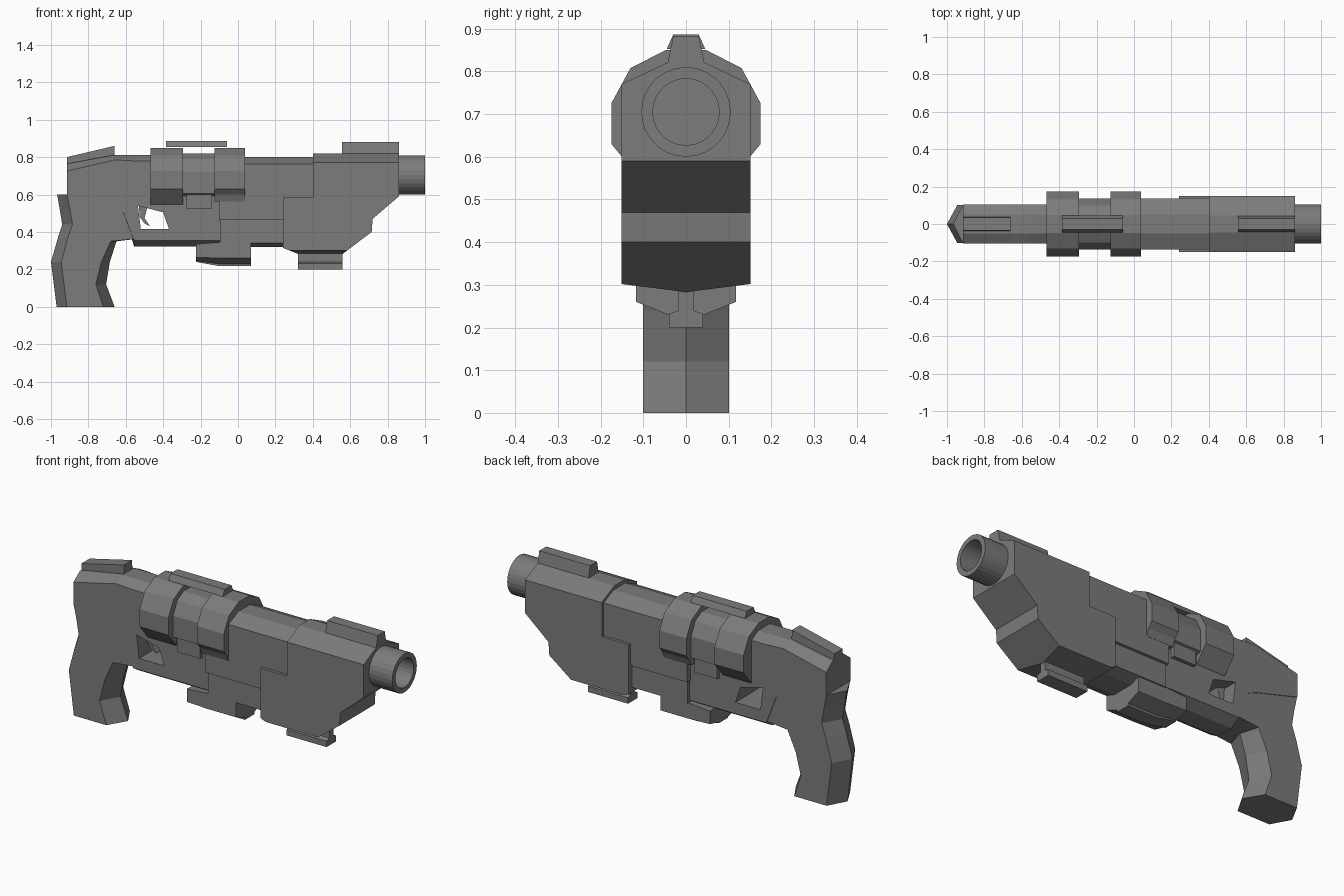
import bpy, bmesh, math

if "Cube" in bpy.data.objects:
    bpy.data.objects.remove(bpy.data.objects["Cube"])

# Dark gunmetal grey shared by every part
GREY = bpy.data.materials.new("dark_grey")
GREY.diffuse_color = (.2, .2, .2, 1)
GREY.use_nodes = True
GREY.node_tree.nodes["Principled BSDF"].inputs["Base Color"].default_value = GREY.diffuse_color


def make(name, bm):
    bmesh.ops.remove_doubles(bm, verts=bm.verts, dist=1e-5)
    bmesh.ops.recalc_face_normals(bm, faces=bm.faces)
    me = bpy.data.meshes.new(name)
    bm.to_mesh(me)
    bm.free()
    me.materials.append(GREY)
    ob = bpy.data.objects.new(name, me)
    bpy.context.collection.objects.link(ob)
    return ob


def skin(name, rings):
    """Close a solid through rings of equal point count."""
    bm = bmesh.new()
    rows = [[bm.verts.new(p) for p in r] for r in rings]
    n = len(rows[0])
    for a, b in zip(rows, rows[1:]):
        for i in range(n):
            j = (i + 1) % n
            bm.faces.new((a[i], a[j], b[j], b[i]))
    bm.faces.new(rows[0])
    bm.faces.new(rows[-1])
    return make(name, bm)


def loft_x(name, stations):
    """Stations are (x, right half section in y,z); mirrored across y."""
    return skin(name, [[(x, y, z) for y, z in h] + [(x, -y, z) for y, z in reversed(h)]
                       for x, h in stations])


def bar(name, x0, x1, half):
    return loft_x(name, [(x0, half), (x1, half)])


def plate(name, profile, half_y):
    """Extrude a side profile in x,z across y."""
    return skin(name, [[(x, y, z) for x, z in profile] for y in (-half_y, half_y)])


def boolean(ob, cutter, op):
    cutter.hide_render = True
    m = ob.modifiers.new("cut", 'BOOLEAN')
    m.operation, m.object, m.solver = op, cutter, 'EXACT'
    bpy.context.view_layer.objects.active = ob
    bpy.ops.object.modifier_apply(modifier=m.name)
    bpy.data.objects.remove(cutter)


# Grip: hexagonal section with front and rear ridges
# (z, rear ridge, rear flat, front flat, front ridge)
levels = [(0, -.97, -.915, -.72, -.66), (.12, -.985, -.93, -.76, -.705),
          (.24, -1.0, -.945, -.73, -.685), (.35, -.968, -.915, -.68, -.65),
          (.362, -.965, -.912, -.556, -.55), (.44, -.94, -.885, -.585, -.58),
          (.52, -.953, -.898, -.615, -.61), (.60, -.967, -.915, -.80, -.79)]
skin("grip", [[(a, 0, z), (b, -.101, z), (c, -.101, z), (d, 0, z), (c, .101, z), (b, .101, z)]
              for z, a, b, c, d in levels])


# Receiver with sloping rear top and chamfered belly
def receiver_section(belly, side, shoulder, top):
    return [(.05, belly), (.105, side), (.105, shoulder), (.05, top)]


receiver = loft_x("receiver", [
    (-.915, receiver_section(.60, .60, .725, .765)),
    (-.66, receiver_section(.53, .53, .785, .812)),
    (-.615, receiver_section(.51, .51, .783, .812)),
    (-.555, receiver_section(.321, .355, .78, .812)),
    (-.08, receiver_section(.321, .355, .775, .81))])

# Trigger opening and trigger
boolean(receiver, plate("trigger_cutter", [(-.535, .54), (-.40, .505), (-.37, .417), (-.52, .417)], .3),
        'DIFFERENCE')
plate("trigger", [(-.53, .54), (-.485, .53), (-.50, .475), (-.47, .43),
                  (-.50, .445), (-.525, .48)], .03)

# Rear sight hump
loft_x("rear_hump", [(-.915, [(.037, .74), (.035, .80)]), (-.66, [(.037, .79), (.035, .86)])])

# Handguard, upper and lower
bar("upper_handguard", -.10, .45, [(.10, .46), (.135, .465), (.135, .762), (.05, .80)])
bar("lower_handguard", -.095, .30, [(.06, .32), (.122, .342), (.122, .47)])

# Magazine housing under the middle
loft_x("magazine", [(-.225, [(.04, .24), (.04, .245), (.117, .265), (.117, .335)]),
                    (-.10, [(.04, .217), (.04, .229), (.117, .26), (.117, .345)]),
                    (.07, [(.04, .217), (.04, .229), (.117, .26), (.117, .36)])])

# Two clamp rings with a thinner band between them
RING = [(.175, .63), (.175, .725), (.13, .808), (.047, .85)]
bar("rear_clamp", -.468, -.295, [(.106, .547), (.15, .60)] + RING)
bar("front_clamp", -.125, .037, [(.136, .564), (.15, .60)] + RING)
bar("clamp_band", -.31, -.11, [(.10, .59), (.135, .605), (.135, .72), (.10, .79), (.045, .82)])
bar("clamp_lug", -.275, -.14, [(.125, .525), (.125, .61)])

# Rails on top
bar("top_rail", -.385, -.06, [(.045, .853), (.03, .886)])
bar("front_rail", .555, .86, [(.045, .81), (.03, .882)])

# Front body: side profile trimmed to its cross-section
front = plate("front_body", [(.24, .585), (.24, .315), (.32, .283), (.56, .283), (.715, .40),
                             (.72, .47), (.86, .59), (.86, .83), (.40, .83), (.40, .585)], .3)
boolean(front, bar("section_cutter", .1, 1, [(0, .283), (.151, .302), (.151, .77), (.045, .82)]),
        'INTERSECT')

# Accessory rail beneath the front body
bar("under_rail", .32, .56, [(.04, .20), (.04, .232), (.017, .24), (.017, .30)])

# Hollow barrel, turned around x
profile = [(.80, .105), (1.0, .105), (1.0, .078), (.85, .078)]
skin("barrel", [[(x, r * math.cos(a), .705 + r * math.sin(a))
                 for a in (math.tau * i / 28 for i in range(28))] for x, r in profile])
